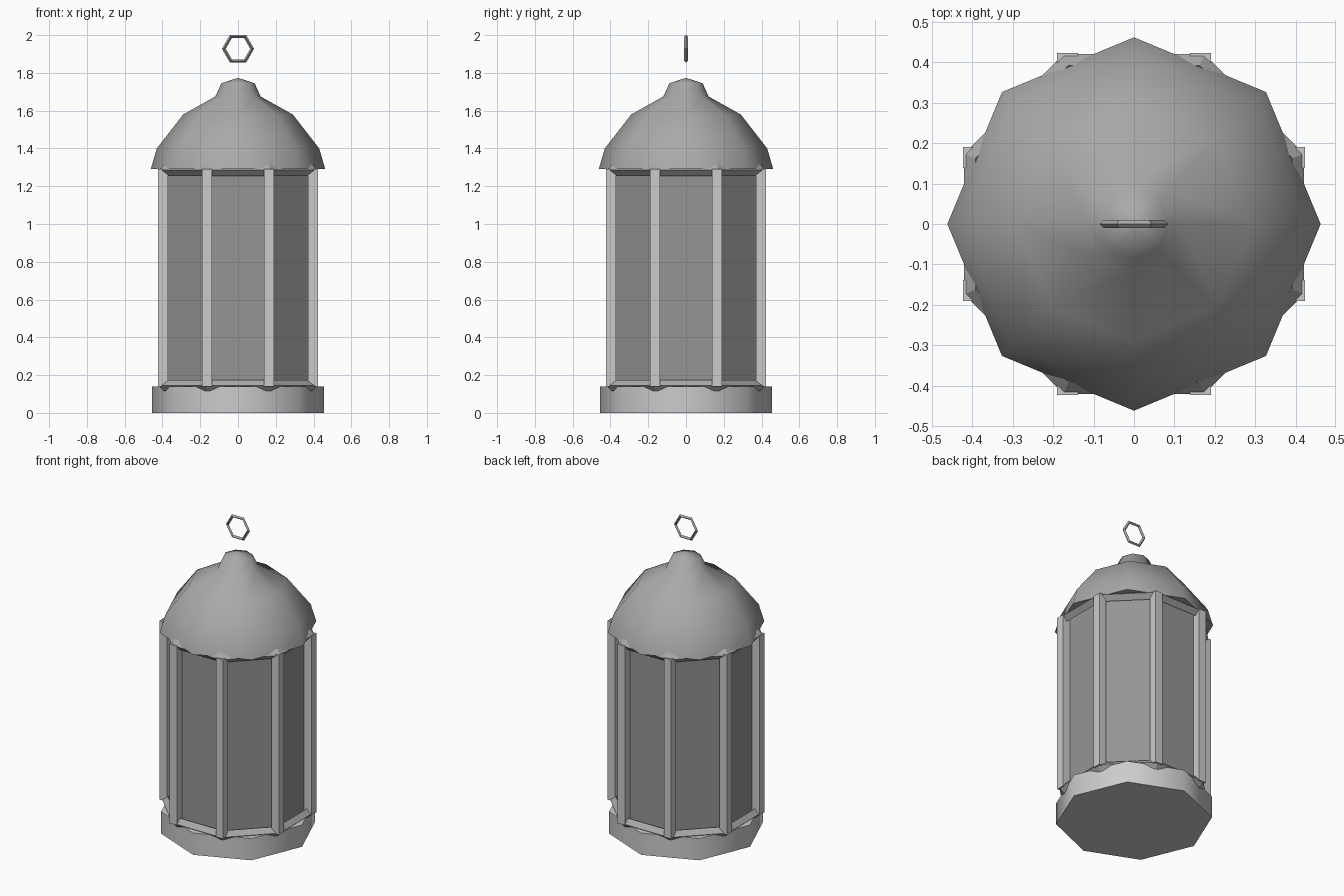
import bpy, math

if "Cube" in bpy.data.objects:
    bpy.data.objects.remove(bpy.data.objects["Cube"])

SIDES = 8
HALF = math.pi / SIDES


def grey(name, v):
    mat = bpy.data.materials.new(name)
    mat.diffuse_color = (v, v, v, 1)
    mat.use_nodes = True
    mat.node_tree.nodes["Principled BSDF"].inputs["Base Color"].default_value = mat.diffuse_color
    return mat


METAL = grey("dark_metal", 0.40)
GLASS = grey("dark_glass", 0.30)


def lathe(name, profile, sides, turn=0.0, smooth=None, mat=None):
    """Revolve a (radius, z) profile; both ends are closed."""
    verts, faces = [], []
    for r, z in profile:
        for i in range(sides):
            a = turn + 2 * math.pi * i / sides
            verts.append((r * math.cos(a), r * math.sin(a), z))
    for k in range(len(profile) - 1):
        for i in range(sides):
            j = (i + 1) % sides
            a, b = k * sides, (k + 1) * sides
            faces.append((a + i, a + j, b + j, b + i))
    faces.append(tuple(reversed(range(sides))))
    top = (len(profile) - 1) * sides
    faces.append(tuple(range(top, top + sides)))
    mesh = bpy.data.meshes.new(name)
    mesh.from_pydata(verts, [], faces)
    obj = bpy.data.objects.new(name, mesh)
    bpy.context.collection.objects.link(obj)
    if mat:
        mesh.materials.append(mat)
    if smooth:
        bpy.ops.object.select_all(action='DESELECT')
        obj.select_set(True)
        bpy.context.view_layer.objects.active = obj
        bpy.ops.object.shade_smooth_by_angle(angle=math.radians(smooth))
    return obj


def ring(name, z, major, minor, segs, minor_segs, rot):
    bpy.ops.mesh.primitive_torus_add(
        major_radius=major, minor_radius=minor, major_segments=segs,
        minor_segments=minor_segs, location=(0, 0, z), rotation=rot)
    bpy.context.object.name = name
    bpy.context.object.data.materials.append(METAL)


# Base plate
lathe("base", [(0.455, 0), (0.455, 0.14)], SIDES, smooth=50)

# Glass body, flats facing the axes
lathe("glass", [(0.40, 0.12), (0.40, 1.31)], SIDES, HALF, mat=GLASS)

# Corner posts, all square to the axes
for i in range(SIDES):
    a = HALF + i * 2 * HALF
    bpy.ops.mesh.primitive_cube_add(
        size=1, location=(0.43 * math.cos(a), 0.43 * math.sin(a), 0.715))
    post = bpy.context.object
    post.name = f"post_{i + 1}"
    post.scale = (0.052, 0.052, 1.15)

# Lower and upper rails
ring("lower_rail", 0.145, 0.425, 0.03, SIDES, 4, (0, 0, HALF))
ring("upper_rail", 1.285, 0.425, 0.03, SIDES, 4, (0, 0, HALF))

# Domed roof with knob
lathe("roof", [(0.462, 1.29), (0.43, 1.40), (0.29, 1.58), (0.12, 1.675),
               (0.088, 1.745), (0.002, 1.773)], SIDES, smooth=60, mat=METAL)

# Hanging ring above the roof
ring("hanging_ring", 1.928, 0.075, 0.01, 6, 4, (math.pi / 2, 0, 0))
